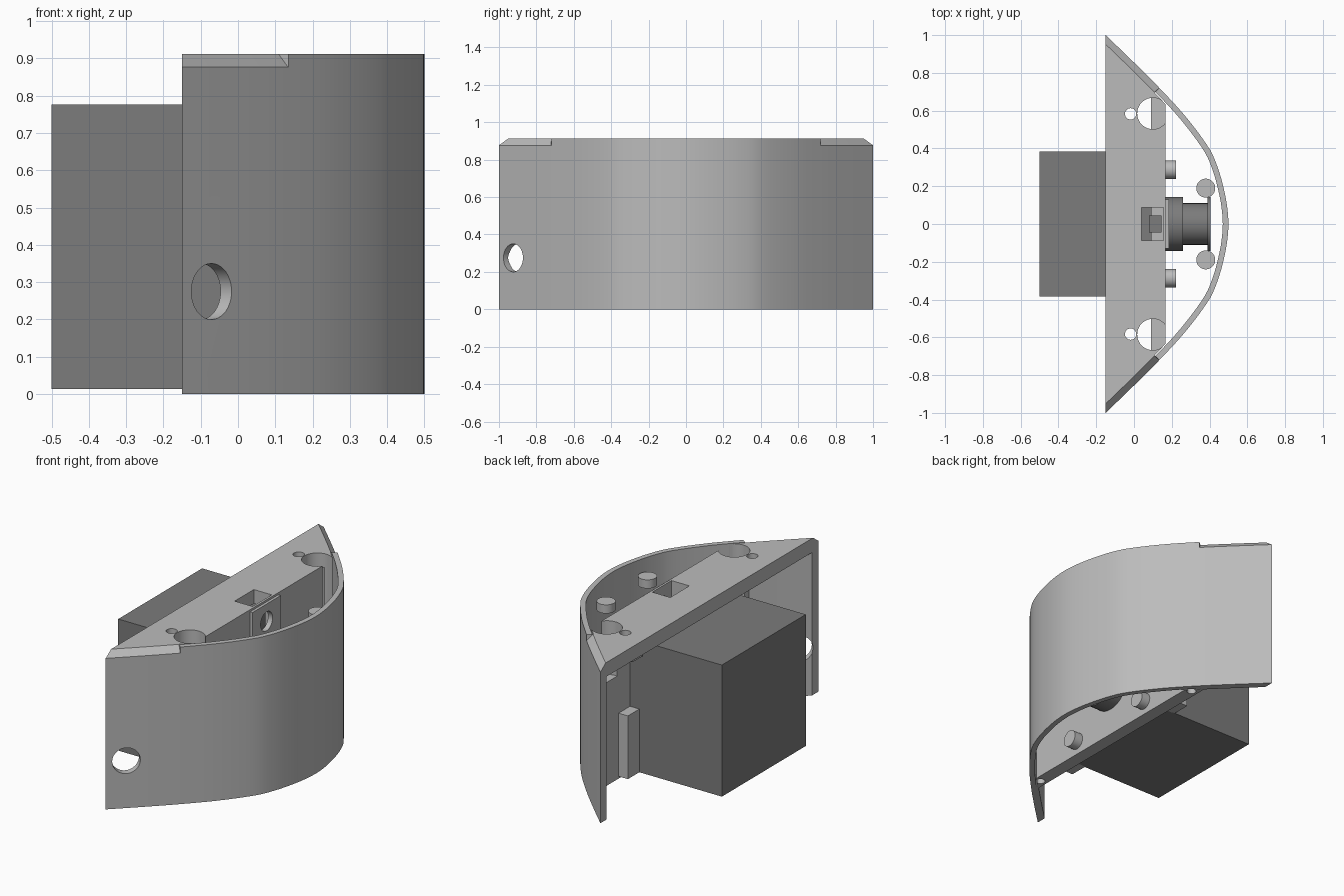
import bpy, bmesh, math
from mathutils import Vector, Matrix

if "Cube" in bpy.data.objects:
    bpy.data.objects.remove(bpy.data.objects["Cube"])


def material(name, v):
    m = bpy.data.materials.new(name)
    m.diffuse_color = (v, v, v, 1)
    m.use_nodes = True
    m.node_tree.nodes["Principled BSDF"].inputs["Base Color"].default_value = m.diffuse_color
    return m


LIGHT = material("light grey plastic", 0.50)
DARK = material("dark grey part", 0.20)
TOP = 0.912


def finish(bm, name, mat):
    bmesh.ops.recalc_face_normals(bm, faces=bm.faces)
    me = bpy.data.meshes.new(name)
    bm.to_mesh(me)
    bm.free()
    ob = bpy.data.objects.new(name, me)
    bpy.context.collection.objects.link(ob)
    me.materials.append(mat)
    return ob


def box(name, lo, hi, mat=LIGHT):
    lo, hi = Vector(lo), Vector(hi)
    bm = bmesh.new()
    bmesh.ops.create_cube(bm, size=1, matrix=Matrix.Translation((lo + hi) / 2)
                          @ Matrix.Diagonal((*(hi - lo), 1)))
    return finish(bm, name, mat)


def rod(name, a, b, r, mat=LIGHT, seg=40):
    a, b = Vector(a), Vector(b)
    rot = (b - a).to_track_quat('Z', 'Y').to_matrix().to_4x4()
    bm = bmesh.new()
    bmesh.ops.create_cone(bm, cap_ends=True, segments=seg, radius1=r, radius2=r,
                          depth=(b - a).length,
                          matrix=Matrix.Translation((a + b) / 2) @ rot)
    return finish(bm, name, mat)


def activate(ob):
    bpy.ops.object.select_all(action='DESELECT')
    ob.select_set(True)
    bpy.context.view_layer.objects.active = ob


def cut(ob, cutters):
    for c in cutters:
        mod = ob.modifiers.new("cut", 'BOOLEAN')
        mod.operation, mod.solver, mod.object = 'DIFFERENCE', 'EXACT', c
        activate(ob)
        bpy.ops.object.modifier_apply(modifier=mod.name)
        bpy.data.objects.remove(c)


# Bow-shaped outline: half-width y -> x
KEYS = [(0, .5), (.1, .492), (.2, .472), (.3, .443), (.4, .398), (.57, .272),
        (.725, .13), (.86, -.005), (1, -.15)]


def curve_x(y):
    y = abs(y)
    pts = [(-.1, .492)] + KEYS + [(1.14, -.295)]
    for i in range(1, len(pts) - 2):
        (y0, x0), (y1, x1), (y2, x2), (y3, x3) = pts[i - 1:i + 3]
        if y <= y2 + 1e-6:
            h = y2 - y1
            t = (y - y1) / h
            m1, m2 = (x2 - x0) / (y2 - y0) * h, (x3 - x1) / (y3 - y1) * h
            return ((2*t**3 - 3*t*t + 1) * x1 + (t**3 - 2*t*t + t) * m1
                    + (3*t*t - 2*t**3) * x2 + (t**3 - t*t) * m2)


def offset(y, d):
    """Point on the outline moved inward by d, kept in front of the flat back."""
    e = 1e-3
    s = max(min(y, 1 - e), -1 + e)
    t = Vector((curve_x(s + e) - curve_x(s - e), 2 * e)).normalized()
    p = Vector((curve_x(y), y)) + Vector((-t.y, t.x)) * d
    if p.x < -.15 or abs(y) > .9999:
        p += t * ((-.15 - p.x) / t.x)
    return p


# Curved shell with chamfered top ears
half = [.03 * i for i in range(25)] + [.721, .75, .8, .85, .9, .95, 1]
half = sorted(set(round(h, 4) for h in half))
ys = [-h for h in reversed(half[1:])] + half
bm = bmesh.new()
rows = []
for y in ys:
    ear = abs(y) > .7205
    thick = .042 if ear else .03
    spec = [(0, 0), (0, .877), (.035 if ear else 0, TOP), (thick, TOP), (thick, 0)]
    rows.append([bm.verts.new((*offset(y, d), z)) for d, z in spec])
for a, b in zip(rows, rows[1:]):
    for i in range(5):
        j = (i + 1) % 5
        bm.faces.new((a[i], a[j], b[j], b[i]))
bm.faces.new(rows[0])
bm.faces.new(rows[-1])
shell = finish(bm, "curved_shell", LIGHT)
cut(shell, [rod("cutter", (-.14, -.855, .275), (0, -.995, .275), .075)])


def half_width(x):
    lo, hi = 0, 1
    for _ in range(30):
        mid = (lo + hi) / 2
        lo, hi = (mid, hi) if curve_x(mid) > x else (lo, mid)
    return lo - .052


def slab(name, x0, x1, z0, z1):
    xs = [x0 + (x1 - x0) * i / 8 for i in range(9)]
    ring = [(x, half_width(x)) for x in xs]
    ring += [(x, -w) for x, w in reversed(ring)]
    bm = bmesh.new()
    f = bm.faces.new([bm.verts.new((x, y, z0)) for x, y in ring])
    ext = bmesh.ops.extrude_face_region(bm, geom=[f])
    bmesh.ops.translate(bm, vec=(0, 0, z1 - z0),
                        verts=[v for v in ext["geom"] if isinstance(v, bmesh.types.BMVert)])
    return finish(bm, name, LIGHT)


# Top deck and upright inner wall
deck = slab("top_deck", -.15, .168, .83, TOP)
wall = slab("inner_wall", .09, .168, 0, .83)
for ob, z in ((deck, .7), (wall, .6)):
    cutters = [box("cutter", (.04, -.088, .72), (.155, .088, 1)),
               rod("cutter", (.1, 0, .80), (.3, 0, .80), .055)]
    for s in (-1, 1):
        cutters.append(rod("cutter", (.1, s * .585, z), (.1, s * .585, 1), .083))
        if ob is deck:
            cutters.append(rod("cutter", (-.018, s * .583, z), (-.018, s * .583, 1), .03))
        else:
            cutters.append(rod("cutter", (.13, s * .645, -.1), (.13, s * .645, .2), .025))
    cut(ob, cutters)

# Sensor panel and block in the deck pocket
panel = box("sensor_panel", (.166, -.13, .66), (.184, .13, .9))
cut(panel, [rod("cutter", (.1, 0, .80), (.3, 0, .80), .055)])
box("sensor_block", (.08, -.045, .71), (.145, .045, .82), DARK)

# Rear housing
box("rear_housing", (-.5, -.385, .013), (.092, .385, .777), DARK)

# Round hub on the inner wall
for name, x0, x1, r in (("hub_base", .165, .26, .143), ("hub_barrel", .26, .39, .11),
                        ("hub_flange", .39, .405, .143)):
    rod(name, (x0, 0, .3), (x1, 0, .3), r, DARK)

# Paired pegs, pins and rear brackets
for s, side in ((-1, "front"), (1, "back")):
    rod("peg_" + side, (.16, s * .287, .08), (.222, s * .287, .08), .048)
    rod("pin_" + side, (.38, s * .19, .79), (.38, s * .19, .84), .05)
    ya, yb = sorted((s * .40, s * .49))
    box("upper_bracket_" + side, (0, ya, .70), (.095, yb, .835))
    ya, yb = sorted((s * .38, s * .49))
    box("lower_bracket_" + side, (.03, ya, .013), (.095, yb, .38))

# Smooth the round parts, keep hard edges
for ob in list(bpy.context.scene.objects):
    activate(ob)
    bpy.ops.object.shade_smooth_by_angle(angle=math.radians(25))
